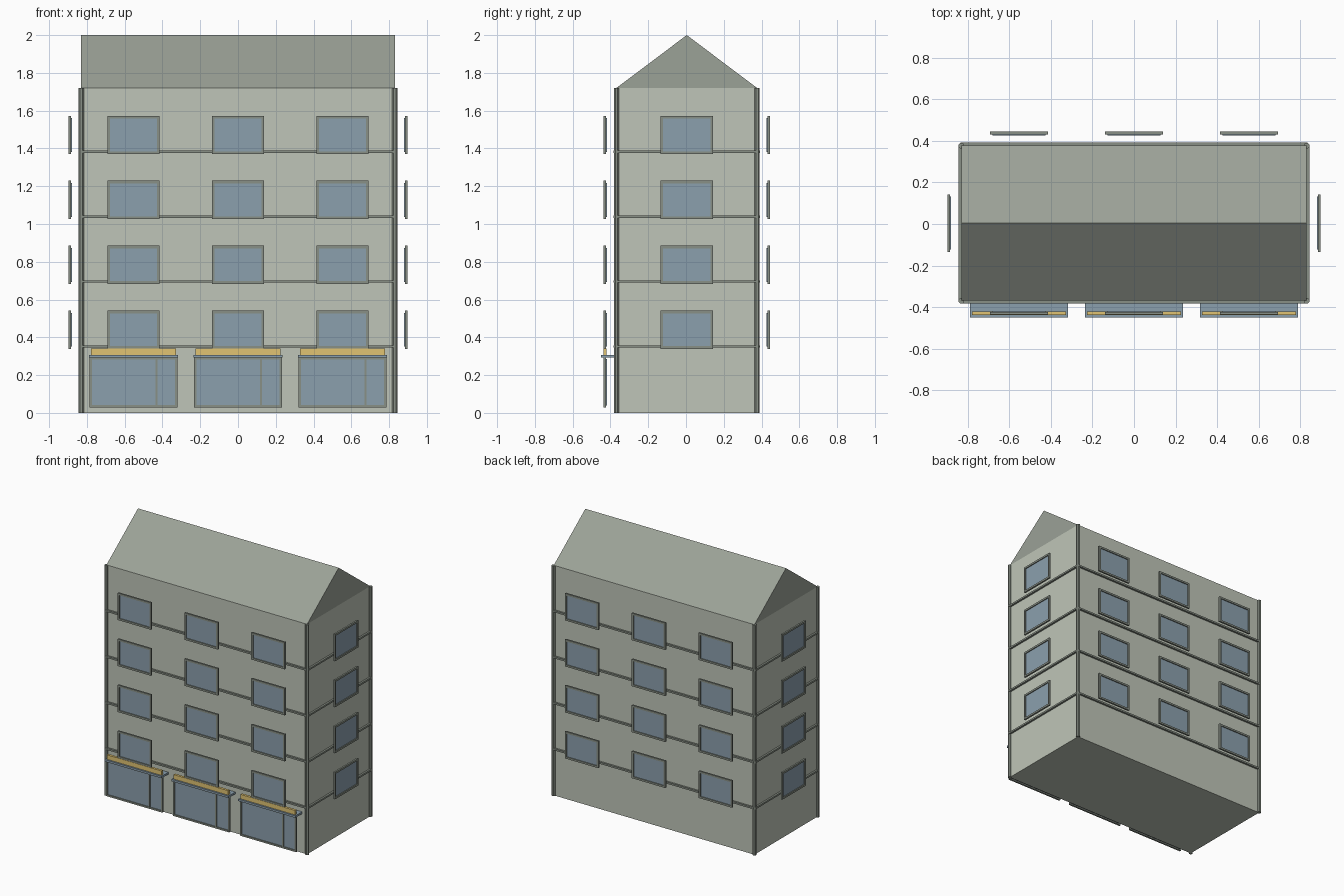
import bpy, bmesh, math
from mathutils import Matrix, Vector

if "Cube" in bpy.data.objects:
    bpy.data.objects.remove(bpy.data.objects["Cube"])

CY = 0.004             # building centre in y
HX, HY = 0.83, 0.373   # wall half sizes
EAVE, FLOOR = 1.72, 0.344


def mat(name, r, g, b):
    m = bpy.data.materials.new(name)
    m.diffuse_color = (r, g, b, 1)
    m.use_nodes = True
    m.node_tree.nodes["Principled BSDF"].inputs["Base Color"].default_value = m.diffuse_color
    return m


WALL = mat("wall_paint", 0.52, 0.56, 0.48)
ROOF = mat("roof_grey", 0.33, 0.36, 0.31)
TRIM = mat("trim_grey", 0.25, 0.28, 0.24)
GLASS = mat("glass_blue", 0.26, 0.35, 0.42)
GOLD = mat("sign_gold", 0.75, 0.55, 0.17)


def finish(name, bm, material, matrix=None):
    bmesh.ops.recalc_face_normals(bm, faces=bm.faces)
    me = bpy.data.meshes.new(name)
    bm.to_mesh(me)
    bm.free()
    me.materials.append(material)
    ob = bpy.data.objects.new(name, me)
    bpy.context.collection.objects.link(ob)
    if matrix:
        ob.matrix_world = matrix
    return ob


def boxes(name, ranges, material, matrix=None):
    """One object made of boxes, each given as (x0, x1, y0, y1, z0, z1)."""
    bm = bmesh.new()
    for x0, x1, y0, y1, z0, z1 in ranges:
        m = Matrix.Translation(((x0 + x1) / 2, (y0 + y1) / 2, (z0 + z1) / 2))
        m = m @ Matrix.Diagonal((x1 - x0, y1 - y0, z1 - z0, 1))
        bmesh.ops.create_cube(bm, size=1, matrix=m)
    return finish(name, bm, material, matrix)


def prism(name, outline, vec, material):
    """Extrude a flat outline along a vector."""
    bm = bmesh.new()
    f = bm.faces.new([bm.verts.new(p) for p in outline])
    new = bmesh.ops.extrude_face_region(bm, geom=[f])["geom"]
    bmesh.ops.translate(bm, vec=Vector(vec),
                        verts=[v for v in new if isinstance(v, bmesh.types.BMVert)])
    return finish(name, bm, material)


def glazing(name, w, h, bar, matrix, mullion=None):
    """Framed pane standing off the wall; local -y is outward."""
    a, b = w / 2, h / 2
    y0, y1 = -0.067, -0.054
    parts = [(-a, a, y0, y1, b - bar, b), (-a, a, y0, y1, -b, -b + bar),
             (-a, -a + bar, y0, y1, -b + bar, b - bar),
             (a - bar, a, y0, y1, -b + bar, b - bar)]
    if mullion is not None:
        parts.append((mullion - 0.006, mullion + 0.006, y0, y1, -b + bar, b - bar))
    boxes(name + "_frame", parts, TRIM, matrix)
    g = bar * 0.8
    boxes(name + "_glass", [(-a + g, a - g, -0.060, -0.049, -b + g, b - g)], GLASS, matrix)


# walls and gabled roof
boxes("walls", [(-HX, HX, CY - HY, CY + HY, 0, EAVE)], WALL)
prism("roof", [(-HX, CY - HY, EAVE), (-HX, CY + HY, EAVE), (-HX, CY, 2.0)],
      (2 * HX, 0, 0), ROOF)

# corner posts
for sx in (-1, 1):
    for sy in (-1, 1):
        bm = bmesh.new()
        bmesh.ops.create_cone(bm, cap_ends=True, segments=8, radius1=0.0145,
                              radius2=0.0145, depth=EAVE,
                              matrix=Matrix.Rotation(math.pi / 8, 4, 'Z'))
        finish("corner_post", bm, TRIM,
               Matrix.Translation((sx * HX, CY + sy * HY, EAVE / 2)))

# string courses with clipped corners
bx, by, c = HX + 0.014, HY + 0.014, 0.010
corner = [(bx, by - c), (bx - c, by), (-bx + c, by), (-bx, by - c),
          (-bx, -by + c), (-bx + c, -by), (bx - c, -by), (bx, -by + c)]
for k in range(1, 5):
    prism("floor_band", [(x, y + CY, FLOOR * k + 0.001) for x, y in corner],
          (0, 0, 0.013), TRIM)

# upper windows on all four sides
bays = (-0.553, 0, 0.553)
sides = (("front", 0, HY, bays), ("right", 90, HX, (0,)),
         ("back", 180, HY, bays), ("left", 270, HX, (0,)))
for side, angle, dist, offsets in sides:
    rot = Matrix.Translation((0, CY, 0)) @ Matrix.Rotation(math.radians(angle), 4, 'Z')
    for k in range(1, 5):
        for u in offsets:
            glazing(side + "_window", 0.277, 0.202, 0.014,
                    rot @ Matrix.Translation((u, -dist, FLOOR * k + 0.096)))

# shopfronts with canopy and blank sign board
for u in bays:
    glazing("shop_window", 0.465, 0.266, 0.012,
            Matrix.Translation((u, CY - HY, 0.162)), mullion=0.122)
    boxes("shop_canopy", [(u - 0.236, u + 0.236, -0.45, CY - HY, 0.292, 0.307)], GLASS)
    boxes("shop_sign", [(u - 0.226, u + 0.226, -0.438, -0.420, 0.307, 0.340)], GOLD)
